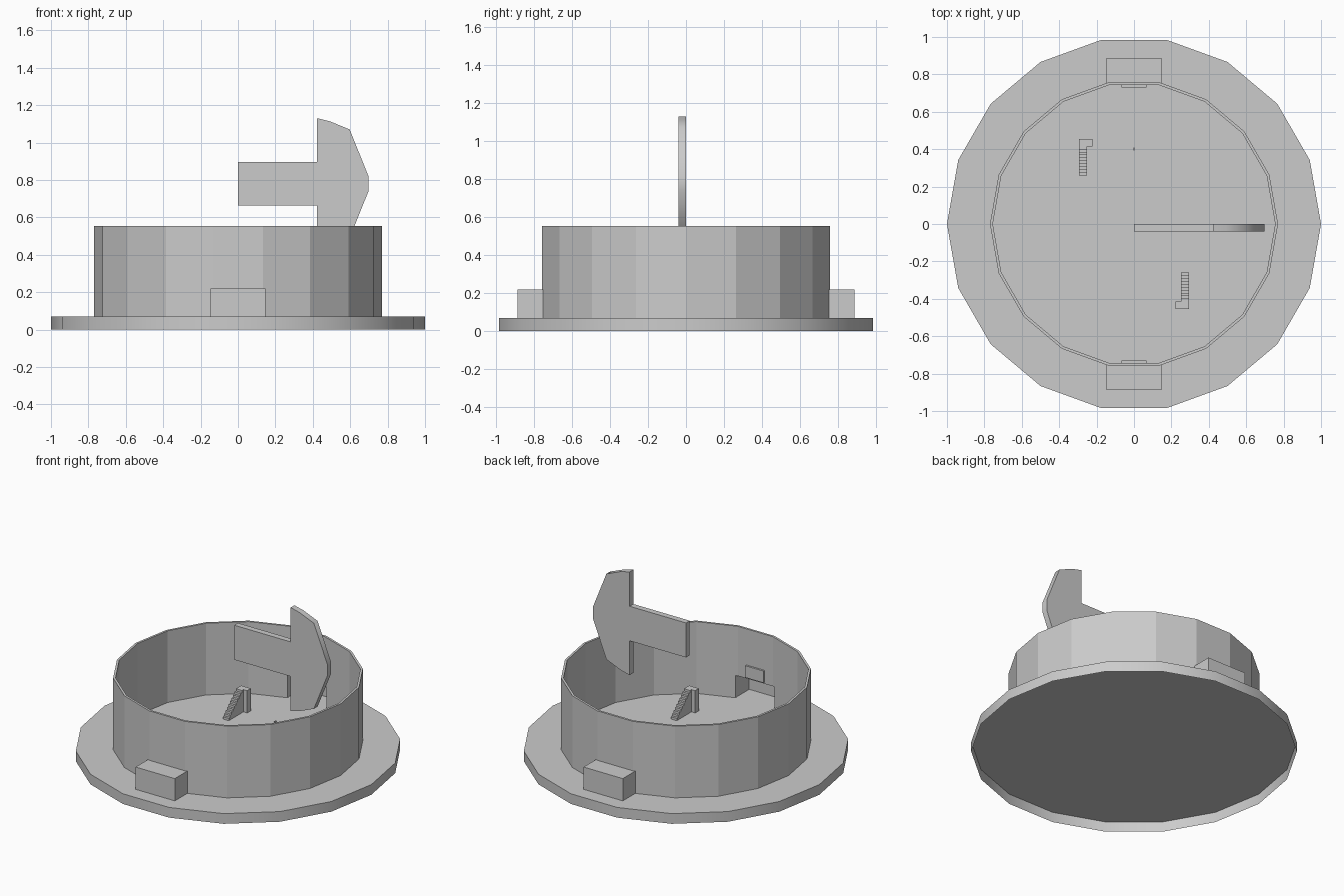
import bpy, bmesh
from math import cos, sin, pi, radians

if "Cube" in bpy.data.objects:
    bpy.data.objects.remove(bpy.data.objects["Cube"])

SIDES, FLOOR, RIM = 18, 0.069, 0.555


def mesh_object(name, verts, faces, fix_normals=True):
    bm = bmesh.new()
    vs = [bm.verts.new(v) for v in verts]
    for f in faces:
        bm.faces.new([vs[i] for i in f])
    if fix_normals:
        bmesh.ops.recalc_face_normals(bm, faces=bm.faces)
    me = bpy.data.meshes.new(name)
    bm.to_mesh(me)
    bm.free()
    ob = bpy.data.objects.new(name, me)
    bpy.context.collection.objects.link(ob)
    return ob


def prism(name, outline, place):
    """Closed prism; place(u, v, side) gives the 3D point for side 0 or 1."""
    n = len(outline)
    verts = [place(u, v, s) for s in (0, 1) for u, v in outline]
    faces = [range(n), range(n, 2 * n)]
    faces += [(i, (i + 1) % n, n + (i + 1) % n, n + i) for i in range(n)]
    return mesh_object(name, verts, faces)


def box(name, x, y, z):
    return prism(name, [(x[0], y[0]), (x[1], y[0]), (x[1], y[1]), (x[0], y[1])],
                 lambda u, v, s: (u, v, z[s]))


def circle(r):
    return [(r * cos(2 * pi * i / SIDES), r * sin(2 * pi * i / SIDES)) for i in range(SIDES)]


def smooth(ob, degrees):
    bpy.ops.object.select_all(action='DESELECT')
    ob.select_set(True)
    bpy.context.view_layer.objects.active = ob
    bpy.ops.object.shade_smooth_by_angle(angle=radians(degrees))


# Base: a shallow cap, hollow and open underneath
n = SIDES
base = mesh_object("base", [(x, y, z) for z in (0, FLOOR) for x, y in circle(1.0)],
                   [range(n, 2 * n)] + [(i, (i + 1) % n, n + (i + 1) % n, n + i) for i in range(n)],
                   fix_normals=False)
smooth(base, 30)

# Thin ring wall
verts = [(x, y, z) for r, z in ((0.77, FLOOR), (0.77, RIM), (0.755, RIM), (0.755, FLOOR))
         for x, y in circle(r)]
faces = [(k * n + i, k * n + (i + 1) % n, (k + 1) % 4 * n + (i + 1) % n, (k + 1) % 4 * n + i)
         for k in range(4) for i in range(n)]
wall = mesh_object("ring_wall", verts, faces)

for side, s in (("front", -1), ("back", 1)):
    # Opening through the wall behind each hollow housing
    cutter = box("opening_cutter", (-0.145, 0.145), sorted((s * 0.70, s * 0.82)), (0.05, 0.219))
    cutter.hide_render = True
    mod = wall.modifiers.new("opening", 'BOOLEAN')
    mod.operation, mod.solver, mod.object = 'DIFFERENCE', 'EXACT', cutter
    bpy.context.view_layer.objects.active = wall
    bpy.ops.object.modifier_apply(modifier=mod.name)
    bpy.data.objects.remove(cutter)

    # Hollow housing, open towards the middle
    hv = [(x, s * y, z) for z in (FLOOR, 0.22)
          for x, y in ((-0.147, 0.745), (-0.147, 0.887), (0.147, 0.887), (0.147, 0.745))]
    hf = [(0, 1, 5, 4), (1, 2, 6, 5), (2, 3, 7, 6), (4, 5, 6, 7)]
    if s > 0:
        hf = [f[::-1] for f in hf]
    mesh_object(side + "_housing", hv, hf, fix_normals=False)

    # Small tab above the opening
    box(side + "_tab", (-0.068, 0.068), sorted((s * 0.731, s * 0.75)), (0.23, 0.31))

    # Stepped bracket with a corner post, repeated by half turn
    steps, y0, y1, top = 10, 0.258, 0.415, 0.22
    prof = [(y0, FLOOR)]
    for i in range(steps):
        z = FLOOR + (top - FLOOR) * (i + 1) / steps
        prof += [(y0 + (y1 - y0) * i / steps, z), (y0 + (y1 - y0) * (i + 1) / steps, z)]
    prof += [(y1, FLOOR)]
    prism(side + "_bracket_steps", prof,
          lambda u, v, k: (-s * (0.25, 0.295)[k], s * u, v))
    box(side + "_bracket_post", sorted((-s * 0.222, -s * 0.295)),
        sorted((s * 0.415, s * 0.455)), (FLOOR, top))

# Upright arrow plate, mirrored about its mid height
mid = 0.78
half = [(0.0, 0.117), (0.423, 0.117), (0.423, 0.35), (0.49, 0.334), (0.597, 0.29), (0.699, 0.037)]
outline = [(x, mid + h) for x, h in half] + [(x, mid - h) for x, h in reversed(half)]
smooth(prism("arrow_plate", outline, lambda u, v, s: (u, -0.04 * s, v)), 50)

# Tiny pin on the floor
box("floor_pin", (-0.004, 0.004), (0.392, 0.408), (FLOOR, 0.08))
